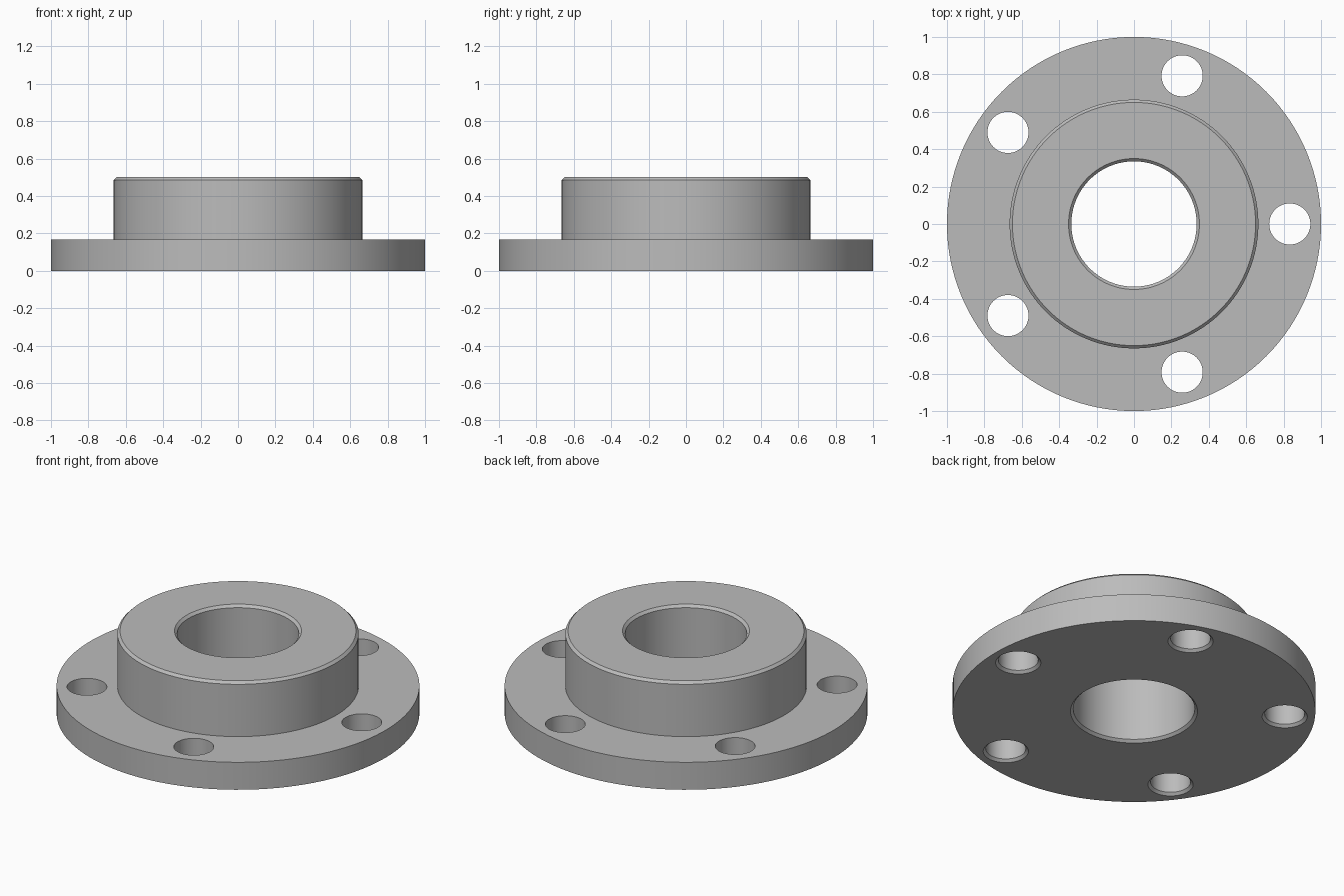
import bpy
import bmesh
from math import cos, sin, tau, radians

cube = bpy.data.objects.get("Cube")
if cube:
    bpy.data.objects.remove(cube, do_unlink=True)

SEGMENTS = 128
FLANGE_R, FLANGE_H = 1.0, 0.167
HUB_R, HUB_H = 0.665, 0.5
BORE_R, CHAMFER = 0.335, 0.015
BOLT_COUNT, BOLT_CIRCLE, BOLT_R = 5, 0.833, 0.11

steel = bpy.data.materials.new("Grey steel")
steel.use_nodes = True
grey = (0.5, 0.5, 0.5, 1)
steel.diffuse_color = grey
steel.node_tree.nodes["Principled BSDF"].inputs["Base Color"].default_value = grey


def lathe(name, profile, segments, closed, centre=(0, 0)):
    """Revolve (radius, height) points; an open profile gets end caps."""
    bm = bmesh.new()
    rings = [[bm.verts.new((centre[0] + r * cos(tau * i / segments),
                            centre[1] + r * sin(tau * i / segments), z))
              for i in range(segments)] for r, z in profile]
    pairs = list(zip(rings, rings[1:]))
    if closed:
        pairs.append((rings[-1], rings[0]))
    else:
        bm.faces.new(rings[0])
        bm.faces.new(rings[-1])
    for a, b in pairs:
        for i in range(segments):
            j = (i + 1) % segments
            bm.faces.new((a[i], a[j], b[j], b[i]))
    bmesh.ops.recalc_face_normals(bm, faces=bm.faces)
    mesh = bpy.data.meshes.new(name)
    bm.to_mesh(mesh)
    bm.free()
    mesh.materials.append(steel)
    obj = bpy.data.objects.new(name, mesh)
    bpy.context.collection.objects.link(obj)
    return obj


# Flange, hub and chamfered bore in one closed profile
flange = lathe("hub_flange", [
    (BORE_R + CHAMFER, 0), (FLANGE_R, 0), (FLANGE_R, FLANGE_H),
    (HUB_R, FLANGE_H), (HUB_R, HUB_H - CHAMFER), (HUB_R - CHAMFER, HUB_H),
    (BORE_R + CHAMFER, HUB_H), (BORE_R, HUB_H - CHAMFER), (BORE_R, CHAMFER),
], SEGMENTS, True)

# Bolt holes, countersunk on the underside
bpy.context.view_layer.objects.active = flange
flange.select_set(True)
for k in range(BOLT_COUNT):
    angle = tau * k / BOLT_COUNT
    cutter = lathe("bolt_hole_cutter", [
        (BOLT_R + 2 * CHAMFER, -CHAMFER), (BOLT_R, CHAMFER),
        (BOLT_R, FLANGE_H + 0.05),
    ], 48, False, (BOLT_CIRCLE * cos(angle), BOLT_CIRCLE * sin(angle)))
    cutter.hide_render = True
    cut = flange.modifiers.new("Bolt hole", "BOOLEAN")
    cut.operation, cut.solver, cut.object = "DIFFERENCE", "EXACT", cutter
    bpy.ops.object.modifier_apply(modifier=cut.name)
    bpy.data.objects.remove(cutter, do_unlink=True)

bpy.ops.object.shade_smooth_by_angle(angle=radians(30))
